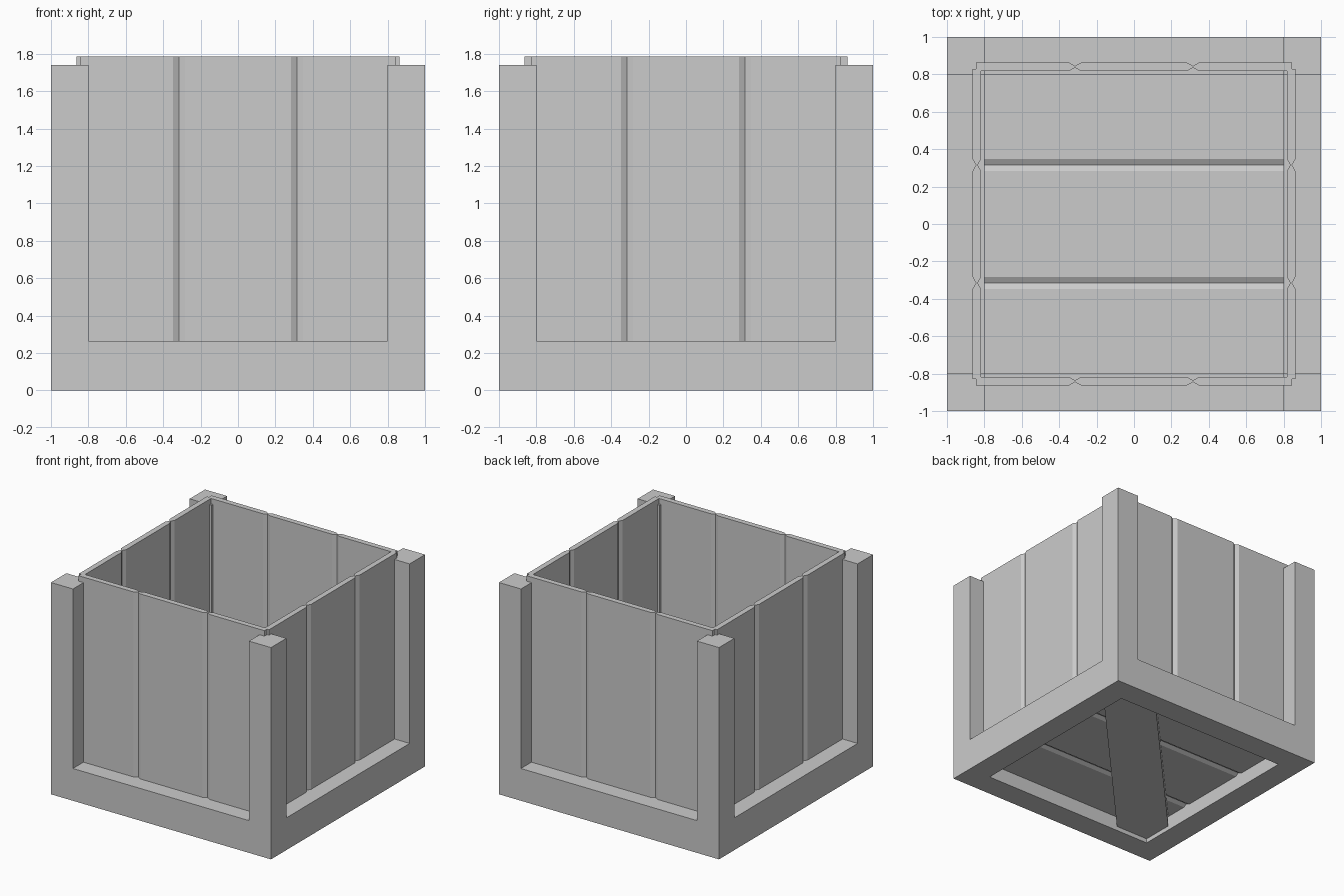
import bpy, bmesh
from math import radians, pi
from mathutils import Matrix

if "Cube" in bpy.data.objects:
    bpy.data.objects.remove(bpy.data.objects["Cube"])

SEAM, HALF_V, DEPTH = 0.315, 0.032, 0.018   # plank joint position and V groove size


def to_object(name, bm):
    bmesh.ops.recalc_face_normals(bm, faces=bm.faces[:])
    me = bpy.data.meshes.new(name)
    bm.to_mesh(me)
    bm.free()
    ob = bpy.data.objects.new(name, me)
    bpy.context.collection.objects.link(ob)
    return ob


def plank_panel(name, half, t0, t1, z0, z1, matrix):
    """Three-plank panel: V-grooved section in XY, extruded from z0 to z1."""
    def edge(t, d):
        pts = [(-half, t)]
        for s in (-SEAM, SEAM):
            pts += [(s - HALF_V, t), (s, t + d), (s + HALF_V, t)]
        return pts + [(half, t)]
    section = edge(t0, DEPTH) + edge(t1, -DEPTH)[::-1]
    bm = bmesh.new()
    face = bm.faces.new([bm.verts.new((x, y, z0)) for x, y in section])
    top = bmesh.ops.extrude_face_region(bm, geom=[face])["geom"]
    bmesh.ops.translate(bm, vec=(0, 0, z1 - z0),
                        verts=[v for v in top if isinstance(v, bmesh.types.BMVert)])
    bm.transform(matrix)
    return to_object(name, bm)


# Base frame and corner posts as one solid
bm = bmesh.new()
c = (-1, -0.8, 0.8, 1)
grid = [[bm.verts.new((x, y, 0)) for y in c] for x in c]
ring = [bm.faces.new((grid[i][j], grid[i + 1][j], grid[i + 1][j + 1], grid[i][j + 1]))
        for i in range(3) for j in range(3) if (i, j) != (1, 1)]


def raise_faces(faces, dz, keep):
    geom = bmesh.ops.extrude_face_region(bm, geom=faces, use_keep_orig=keep)["geom"]
    bmesh.ops.translate(bm, vec=(0, 0, dz),
                        verts=[g for g in geom if isinstance(g, bmesh.types.BMVert)])
    return [g for g in geom if isinstance(g, bmesh.types.BMFace)]


tops = raise_faces(ring, 0.265, True)
corners = [f for f in tops
           if min(abs(f.calc_center_median().x), abs(f.calc_center_median().y)) > 0.8]
raise_faces(corners, 1.475, False)
bmesh.ops.dissolve_limit(bm, angle_limit=radians(1), verts=bm.verts[:], edges=bm.edges[:])
to_object("frame_and_posts", bm)

# Plank walls
for i, side in enumerate(("front", "right", "back", "left")):
    half = 0.83 if i % 2 else 0.845
    plank_panel(side + "_wall", half, -0.863, -0.818, 0.14, 1.785,
                Matrix.Rotation(i * pi / 2, 4, "Z"))

# Floor planks running along x
plank_panel("floor", 0.8, -0.165, -0.12, -0.8, 0.8,
            Matrix(((0, 0, 1, 0), (1, 0, 0, 0), (0, -1, 0, 0), (0, 0, 0, 1))))

# Diagonal brace under the floor, ends let into the frame
bm = bmesh.new()
bmesh.ops.create_cube(bm, size=1)
bm.transform(Matrix.Translation((-0.013, 0.013, 0.078))
             @ Matrix.Rotation(radians(47), 4, "Z")
             @ Matrix.Diagonal((2.3, 0.4, 0.084, 1)))
to_object("underside_brace", bm)
